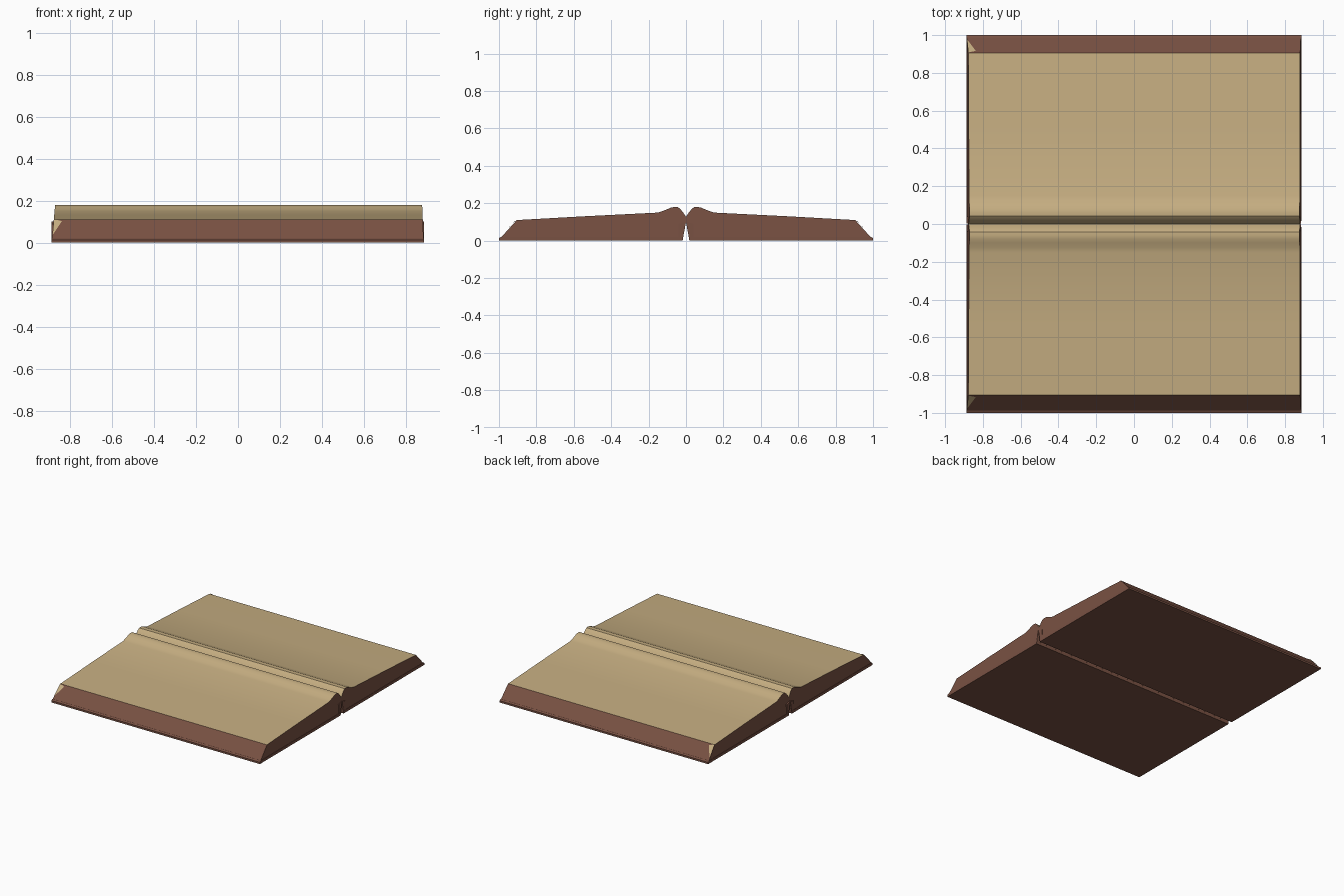
import bpy, bmesh

if "Cube" in bpy.data.objects:
    bpy.data.objects.remove(bpy.data.objects["Cube"])


def material(name, rgb):
    m = bpy.data.materials.new(name)
    m.diffuse_color = (*rgb, 1.0)
    m.use_nodes = True
    m.node_tree.nodes["Principled BSDF"].inputs["Base Color"].default_value = m.diffuse_color
    return m


BROWN = material("leather brown", (0.19, 0.082, 0.055))
TAN = material("parchment tan", (0.56, 0.42, 0.22))


def extrude_profile(name, profile, side, left, right, lean_l=0.0, lean_r=0.0):
    """Sweep a (y, z) outline along x; the ends lean inwards with height."""
    bm = bmesh.new()
    a = [bm.verts.new((-left + lean_l * z, side * y, z)) for y, z in profile]
    b = [bm.verts.new((right - lean_r * z, side * y, z)) for y, z in profile]
    n = len(profile)
    for i in range(n):
        j = (i + 1) % n
        bm.faces.new((a[i], a[j], b[j], b[i]))
    bm.faces.new(a)
    bm.faces.new(b)
    bmesh.ops.recalc_face_normals(bm, faces=bm.faces[:])
    return finish(name, bm)


def finish(name, bm):
    me = bpy.data.meshes.new(name)
    bm.to_mesh(me)
    bm.free()
    ob = bpy.data.objects.new(name, me)
    bpy.context.collection.objects.link(ob)
    return ob


def smooth(ob):
    bpy.ops.object.select_all(action='DESELECT')
    ob.select_set(True)
    bpy.context.view_layer.objects.active = ob
    bpy.ops.object.shade_smooth_by_angle(angle=0.5)


COVER = [(0.018, 0), (1.0, 0), (1.0, 0.014), (0.988, 0.02), (0.015, 0.02)]
PAGES = [(0.015, 0.018), (0.988, 0.018), (0.905, 0.11), (0.53, 0.131),
         (0.15, 0.15), (0.125, 0.158), (0.10, 0.168), (0.08, 0.177), (0.06, 0.180),
         (0.043, 0.179), (0.03, 0.169), (0.015, 0.15), (0.0, 0.128), (0.0, 0.10)]
HINGE = [(0.016, 0.018), (0.04, 0.018), (0.04, 0.09), (0.002, 0.10)]

for side, label in ((-1, "front"), (1, "back")):
    # thin cover board
    cover = extrude_profile(label + "_cover", COVER, side, 0.888, 0.886)
    cover.data.materials.append(BROWN)

    # page block: tan reading surface, brown edges
    pages = extrude_profile(label + "_pages", PAGES, side, 0.887, 0.884, 0.09, 0.04)
    pages.data.materials.append(BROWN)
    pages.data.materials.append(TAN)
    for f in pages.data.polygons:
        f.material_index = int(f.center.z > 0.105 and abs(f.normal.x) < 0.5)
    smooth(pages)

    # hinge strip beside the gutter
    hinge = extrude_profile(label + "_hinge", HINGE, side, 0.887, 0.885)
    hinge.data.materials.append(BROWN)

    # small turned page corner lying on the sloped fore edge
    bm = bmesh.new()
    pts = [(-0.876, 0.906, 0.111), (-0.838, 0.915, 0.102), (-0.883, 0.975, 0.035)]
    tri = [bm.verts.new((x, side * (y + 0.002), z + 0.001)) for x, y, z in pts]
    face = bm.faces.new(tri)
    face.normal_update()
    if face.normal.z < 0:
        face.normal_flip()
    corner = finish(label + "_page_corner", bm)
    corner.data.materials.append(TAN)
